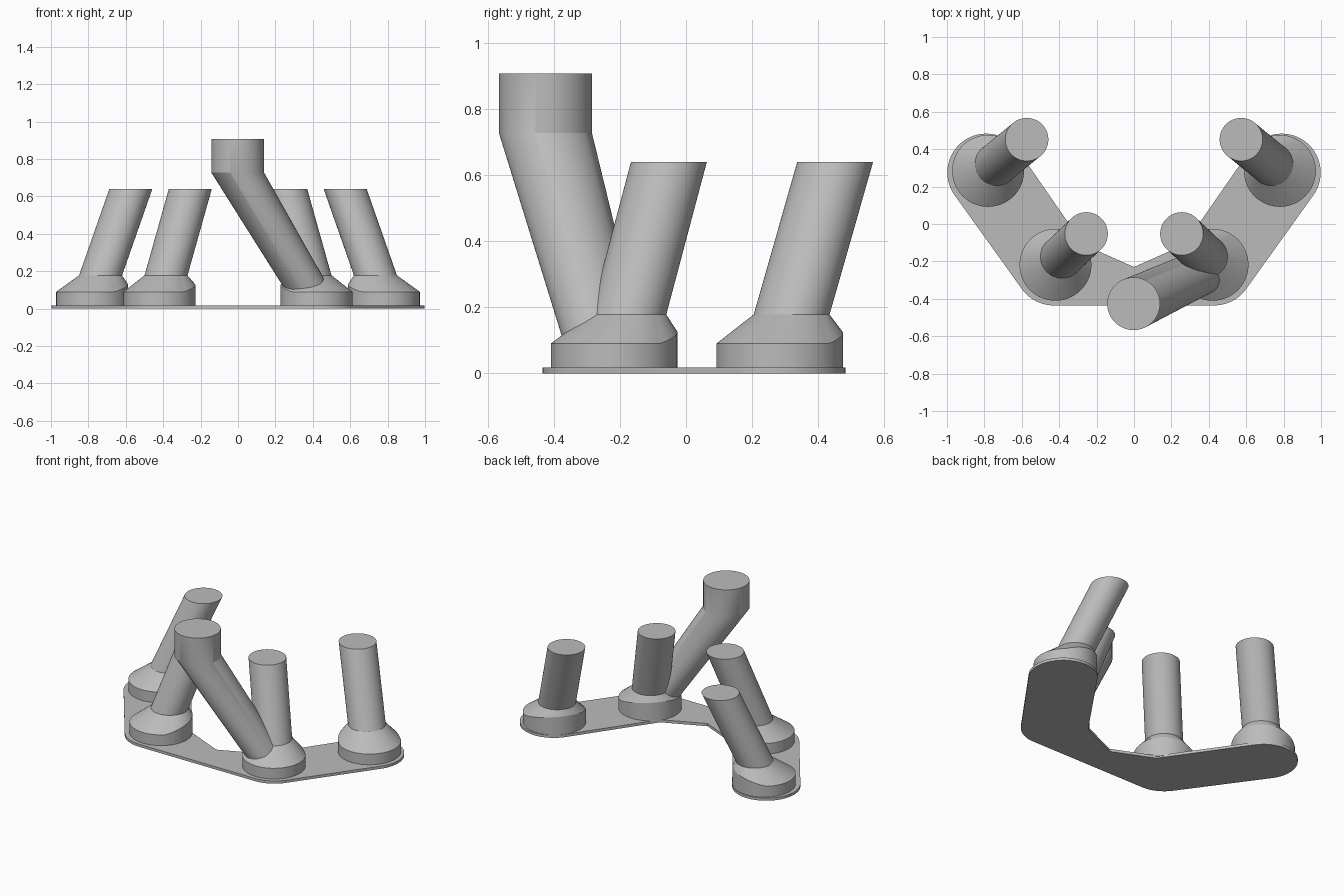
import bpy, bmesh
from math import cos, sin, pi, radians, atan2

cube = bpy.data.objects.get("Cube")
if cube:
    bpy.data.objects.remove(cube)

SEG = 96
GREY = (0.5, 0.5, 0.5, 1)
mat = bpy.data.materials.new("plain grey")
mat.use_nodes = True
mat.diffuse_color = GREY
mat.node_tree.nodes["Principled BSDF"].inputs["Base Color"].default_value = GREY


def ring(cx, cy, z, r, lean=0.0, rise=0.0):
    """Circle of points; the rim rises towards the lean direction."""
    angles = [2 * pi * i / SEG for i in range(SEG)]
    return [(cx + r * cos(a), cy + r * sin(a), z + rise * max(0, cos(a - lean)))
            for a in angles]


def loft(name, rings):
    """Closed solid skinned through rings listed from bottom to top."""
    bm = bmesh.new()
    loops = [[bm.verts.new(p) for p in pts] for pts in rings]
    n = len(loops[0])
    for low, high in zip(loops, loops[1:]):
        for i in range(n):
            j = (i + 1) % n
            bm.faces.new((low[i], low[j], high[j], high[i]))
    bm.faces.new(loops[0][::-1])
    bm.faces.new(loops[-1])
    bmesh.ops.recalc_face_normals(bm, faces=bm.faces)
    mesh = bpy.data.meshes.new(name)
    bm.to_mesh(mesh)
    bm.free()
    mesh.materials.append(mat)
    obj = bpy.data.objects.new(name, mesh)
    bpy.context.collection.objects.link(obj)
    bpy.ops.object.select_all(action="DESELECT")
    obj.select_set(True)
    bpy.context.view_layer.objects.active = obj
    bpy.ops.object.shade_smooth_by_angle(angle=radians(25))
    return obj


def arc(cx, cy, r, start, end, steps):
    angles = [radians(start + (end - start) * i / steps) for i in range(steps + 1)]
    return [(cx + r * cos(a), cy + r * sin(a)) for a in angles]


# Thin bent base plate: half outline, then mirrored
half = [(0.27, -0.11)]
half += arc(0.79, 0.275, 0.208, 144, -36, 40)
half += arc(0.43, -0.227, 0.208, -36, -90, 14)
outline = [(0, -0.23)] + half + [(-x, y) for x, y in reversed(half)]
loft("base_plate", [[(x, y, z) for x, y in outline] for z in (0, 0.018)])

# Four feet with leaning posts: pad centre, post centre at its root, post centre at its top
POSTS = {
    "outer": ((0.78, 0.284), (0.735, 0.32), (0.573, 0.452)),
    "inner": ((0.42, -0.218), (0.385, -0.175), (0.255, -0.052)),
}
for side, s in (("left", 1), ("right", -1)):
    for place, (pad, root, top) in POSTS.items():
        (px, py), (rx, ry), (tx, ty) = [(s * x, y) for x, y in (pad, root, top)]
        lean = atan2(ty - ry, tx - rx)
        loft(f"{place}_foot_{side}", [
            ring(px, py, 0.01, 0.192),
            ring(px, py, 0.09, 0.192, lean, 0.05),
            ring(rx, ry, 0.178, 0.115)])
        loft(f"{place}_post_{side}", [
            ring(rx, ry, 0.177, 0.115),
            ring(tx, ty, 0.64, 0.115)])

# Slanted front arm with an upright collar on top
loft("front_arm", [
    ring(0.415, -0.233, 0.03, 0.118),
    ring(-0.002, -0.426, 0.728, 0.141),
    ring(-0.002, -0.426, 0.908, 0.141)])
